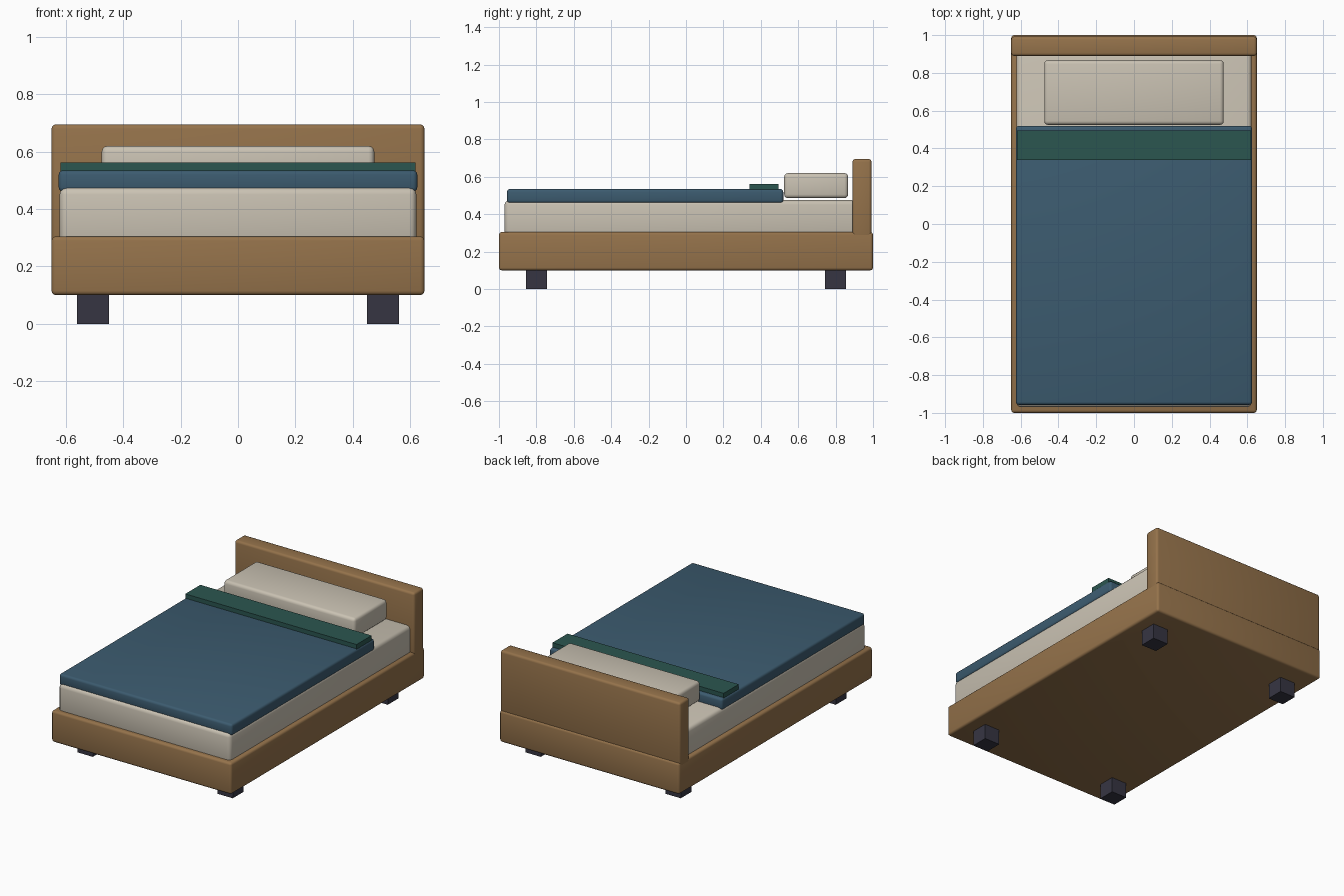
import bpy
import math

cube = bpy.data.objects.get("Cube")
if cube:
    bpy.data.objects.remove(cube, do_unlink=True)


def make_material(name, rgb):
    mat = bpy.data.materials.new(name)
    mat.use_nodes = True
    color = (*rgb, 1.0)
    mat.diffuse_color = color
    mat.node_tree.nodes["Principled BSDF"].inputs["Base Color"].default_value = color
    return mat


wood = make_material("warm wood", (0.30, 0.17, 0.07))
linen = make_material("cream linen", (0.59, 0.54, 0.45))
blue = make_material("slate blue fabric", (0.045, 0.105, 0.16))
green = make_material("deep green fabric", (0.024, 0.092, 0.08))
dark = make_material("charcoal feet", (0.037, 0.036, 0.055))


def box(name, mat, xs, ys, zs, bevel=0.0, segments=3):
    """Box spanning the given (min, max) ranges, with optional rounded edges."""
    spans = (xs, ys, zs)
    bpy.ops.mesh.primitive_cube_add(size=1, location=[(a + b) / 2 for a, b in spans])
    obj = bpy.context.object
    obj.name = obj.data.name = name
    obj.scale = [b - a for a, b in spans]
    bpy.ops.object.transform_apply(location=False, rotation=False, scale=True)
    obj.data.materials.append(mat)
    if bevel:
        mod = obj.modifiers.new("Rounded edges", "BEVEL")
        mod.width = bevel
        mod.segments = segments
        bpy.ops.object.modifier_apply(modifier=mod.name)
        bpy.ops.object.shade_smooth_by_angle(angle=math.radians(35))
    return obj


# Wooden base and headboard
box("bed_frame", wood, (-0.65, 0.65), (-1.0, 1.0), (0.10, 0.305), 0.015)
box("headboard", wood, (-0.65, 0.65), (0.89, 0.992), (0.27, 0.695), 0.015)

# Bedding
box("mattress", linen, (-0.622, 0.622), (-0.97, 0.91), (0.28, 0.476), 0.025)
box("blanket", blue, (-0.625, 0.625), (-0.957, 0.52), (0.46, 0.535), 0.015)
box("folded_throw", green, (-0.619, 0.619), (0.34, 0.495), (0.525, 0.563))
box("pillow", linen, (-0.475, 0.475), (0.525, 0.867), (0.486, 0.62), 0.02)

# Block feet at the four corners
for side, sx in (("right", -1), ("left", 1)):
    for end, sy in (("front", -1), ("back", 1)):
        x, y = sx * 0.506, sy * 0.80
        box(f"{end}_{side}_foot", dark, (x - 0.056, x + 0.056),
            (y - 0.056, y + 0.056), (0.0, 0.105))
